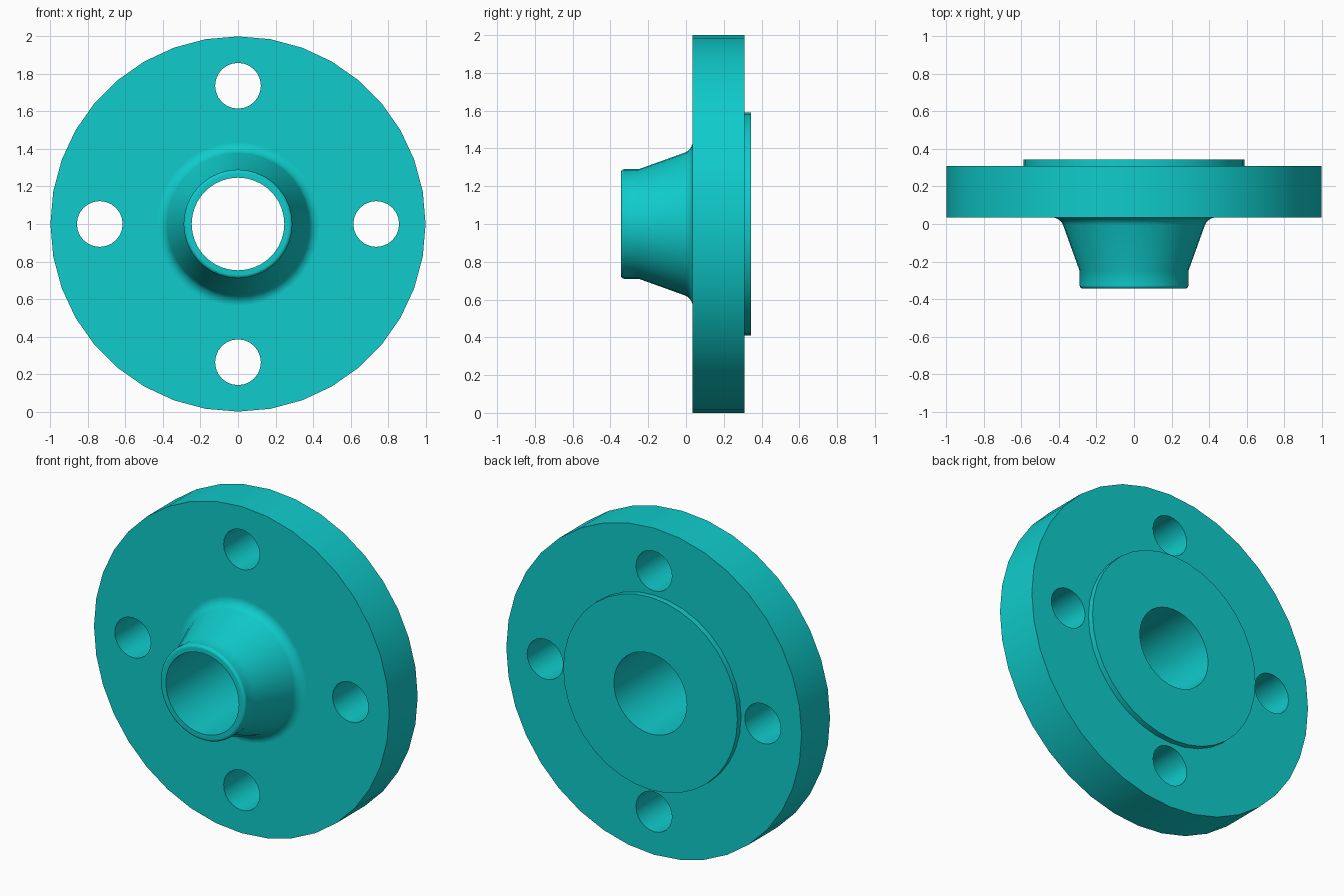
import bpy, bmesh, math
from mathutils import Matrix, Vector

cube = bpy.data.objects.get("Cube")
if cube:
    bpy.data.objects.remove(cube, do_unlink=True)

SIDES = 36
AXIS_Z = 1.0

teal = bpy.data.materials.new("teal")
teal.use_nodes = True
color = (0.005, 0.6, 0.6, 1)
teal.diffuse_color = color
teal.node_tree.nodes["Principled BSDF"].inputs["Base Color"].default_value = color


def arc(cx, cy, r, a0, a1, steps):
    """Points (radius, y) along an arc, angles in degrees."""
    angles = [math.radians(a0 + (a1 - a0) * i / steps) for i in range(steps + 1)]
    return [(cx + r * math.cos(a), cy + r * math.sin(a)) for a in angles]


def add_object(name, bm):
    bmesh.ops.recalc_face_normals(bm, faces=bm.faces)
    mesh = bpy.data.meshes.new(name)
    bm.to_mesh(mesh)
    bm.free()
    mesh.materials.append(teal)
    obj = bpy.data.objects.new(name, mesh)
    bpy.context.collection.objects.link(obj)
    return obj


def lathe(name, profile):
    """Turn a closed (radius, y) profile about the horizontal axis."""
    bm = bmesh.new()
    rings = []
    for i in range(SIDES):
        a = math.tau * i / SIDES
        rings.append([bm.verts.new((r * math.sin(a), y, AXIS_Z + r * math.cos(a)))
                      for r, y in profile])
    n = len(profile)
    for i in range(SIDES):
        a, b = rings[i], rings[(i + 1) % SIDES]
        for j in range(n):
            k = (j + 1) % n
            bm.faces.new((a[j], a[k], b[k], b[j]))
    return add_object(name, bm)


# Flange section: bore, rounded neck tip, tapered hub, root fillet, disc, raised face
profile = [(0.247, 0.345), (0.247, -0.345)]
profile += arc(0.272, -0.327, 0.018, -90, 0, 4)
profile += [(0.29, -0.25)]
profile += arc(0.437, -0.028, 0.063, 158, 90, 5)
profile += [(1.0, 0.035), (1.0, 0.31), (0.59, 0.31), (0.59, 0.345)]
flange = lathe("weld_neck_flange", profile)

# Four bolt holes
bm = bmesh.new()
for i in range(4):
    a = math.tau * i / 4
    place = Matrix.Translation(Vector((0.737 * math.sin(a), 0.17, AXIS_Z + 0.737 * math.cos(a))))
    bmesh.ops.create_cone(bm, cap_ends=True, segments=24, radius1=0.122, radius2=0.122,
                          depth=0.6, matrix=place @ Matrix.Rotation(math.pi / 2, 4, "X"))
cutter = add_object("bolt_hole_cutter", bm)
cutter.hide_render = True

bpy.ops.object.select_all(action="DESELECT")
flange.select_set(True)
bpy.context.view_layer.objects.active = flange
cut = flange.modifiers.new("bolt_holes", "BOOLEAN")
cut.operation = "DIFFERENCE"
cut.solver = "EXACT"
cut.object = cutter
bpy.ops.object.modifier_apply(modifier=cut.name)
bpy.data.objects.remove(cutter, do_unlink=True)

# Smooth the turned surfaces, keep the machined edges crisp
bpy.ops.object.shade_smooth_by_angle(angle=math.radians(30))
weighted = flange.modifiers.new("clean_normals", "WEIGHTED_NORMAL")
weighted.keep_sharp = True
